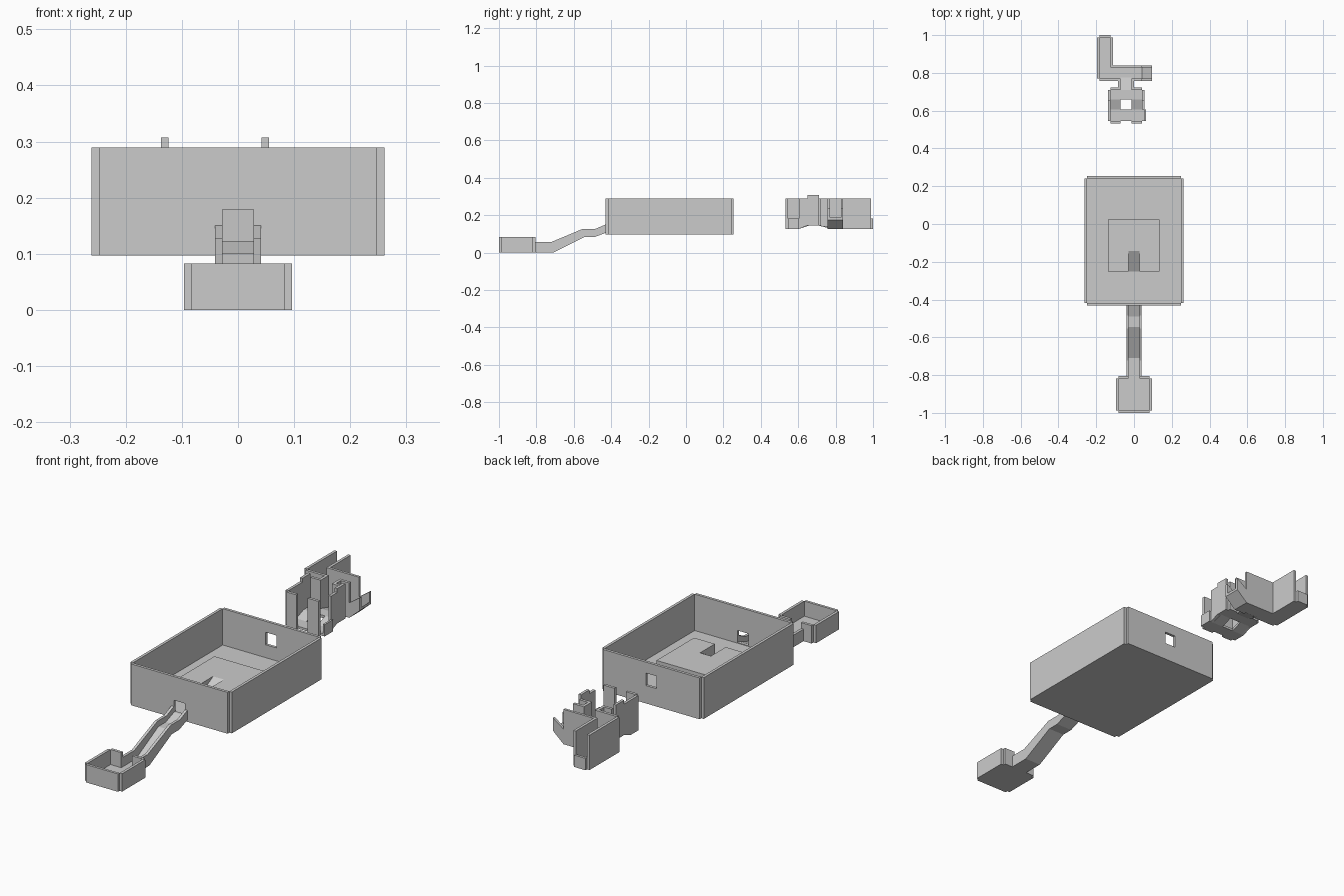
import bpy, bmesh

if "Cube" in bpy.data.objects:
    bpy.data.objects.remove(bpy.data.objects["Cube"])

T = 0.013  # wall thickness


def prism(name, pts, axis, a, b):
    """Extrude a 2D outline along x (pts = y,z) or along y (pts = x,z)."""
    bm = bmesh.new()
    def put(p, t):
        return (t, p[0], p[1]) if axis == 'x' else (p[0], t, p[1])
    face = bm.faces.new([bm.verts.new(put(p, a)) for p in pts])
    res = bmesh.ops.extrude_face_region(bm, geom=[face])
    d = (b - a, 0, 0) if axis == 'x' else (0, b - a, 0)
    vs = [g for g in res['geom'] if isinstance(g, bmesh.types.BMVert)]
    bmesh.ops.translate(bm, verts=vs, vec=d)
    bmesh.ops.recalc_face_normals(bm, faces=bm.faces)
    me = bpy.data.meshes.new(name)
    bm.to_mesh(me)
    bm.free()
    ob = bpy.data.objects.new(name, me)
    bpy.context.collection.objects.link(ob)
    return ob


def box(name, x0, x1, y0, y1, z0, z1):
    return prism(name, [(x0, z0), (x1, z0), (x1, z1), (x0, z1)], 'y', y0, y1)


def door_wall(name, x0, x1, y0, y1, z0, z1, d0, d1, dz0, dz1):
    """Wall along x with a rectangular opening."""
    box(name + "_left", x0, d0, y0, y1, z0, z1)
    box(name + "_right", d1, x1, y0, y1, z0, z1)
    box(name + "_sill", d0, d1, y0, y1, z0, dz0)
    box(name + "_lintel", d0, d1, y0, y1, dz1, z1)


def band(name, low, high, axis, a, b):
    """Strip between a lower and an upper line, extruded sideways."""
    prism(name, low + high[::-1], axis, a, b)


# Main hall: floor, walls and two openings
box("hall_floor", -.248, .248, -.418, .242, .097, .12)
for s in (-1, 1):
    x0, x1 = sorted((s * .248, s * .261))
    box("hall_side_wall", x0, x1, -.418, .242, .097, .289)
door_wall("hall_front_wall", -.248, .248, -.431, -.418, .097, .289, -.028, .028, .123, .179)
door_wall("hall_back_wall", -.248, .248, .242, .255, .097, .289, -.028, .028, .18, .238)

# Raised platform with a ramp cut into its front edge
PZ = .18
box("platform_back", -.138, .135, -.143, .024, .12, PZ)
box("platform_left", -.138, -.028, -.252, -.143, .12, PZ)
box("platform_right", .028, .135, -.252, -.143, .12, PZ)
prism("platform_ramp", [(-.252, .12), (-.143, .12), (-.143, PZ)], 'x', -.028, .028)

# Climbing passage from the front room
low = [(-.818, 0), (-.71, 0), (-.545, .083), (-.49, .083), (-.431, .105)]
floor = [(-.818, .013), (-.71, .013), (-.545, .1), (-.49, .1), (-.431, .123)]
top = [(-.818, .056), (-.722, .056), (-.552, .127), (-.484, .127), (-.431, .15)]
band("passage_floor", low, floor, 'x', -.028, .028)
for s in (-1, 1):
    band("passage_wall", low, top, 'x', s * .028, s * .041)

# Front room
box("front_room_floor", -.083, .083, -.988, -.818, 0, .013)
box("front_room_front_wall", -.083, .083, -1, -.988, 0, .083)
for s in (-1, 1):
    x0, x1 = sorted((s * .083, s * .096))
    box("front_room_side_wall", x0, x1, -.988, -.818, 0, .083)
    x0, x1 = sorted((s * .028, s * .083))
    box("front_room_back_wall", x0, x1, -.818, -.805, 0, .083)

# Square back chamber: ring floor around a shaft, ramps on both sides
X0, X1, H0, H1 = -.124, .042, -.072, -.014
box("chamber_front_floor", X0, X1, .545, .605, .127, .138)
box("chamber_back_floor", X0, X1, .66, .71, .145, .158)
for a, b in ((X0, H0), (H1, X1)):
    band("chamber_ramp", [(.605, .127), (.66, .145)], [(.605, .138), (.66, .158)], 'x', a, b)
    box("chamber_front_wall", a, b, .532, .545, .127, .289)
    box("chamber_back_wall", a, b, .71, .723, .145, .289)
wall_low = [(.605, .127), (.65, .145), (.71, .145)]
wall_top = [(.605, .289), (.65, .289), (.65, .307), (.71, .307)]
for name, a, b in (("left", X0 - T, X0), ("right", X1, X1 + T)):
    band("chamber_%s_wall" % name, wall_low, wall_top, 'x', a, b)
box("chamber_left_front_wall", X0 - T, X0, .545, .605, .127, .289)
box("chamber_low_side_wall", X1 + T, X1 + 2 * T - .004, .545, .605, .127, .182)
box("chamber_side_door_floor", X1, X1 + T, .545, .605, .127, .138)

# Neck joining the chamber and the bent corridor
band("neck_floor", [(.71, .145), (.775, .127)], [(.71, .158), (.775, .14)], 'x', H0, H1)
for a, b in ((H0 - T, H0), (H1, H1 + T)):
    box("neck_wall", a, b, .723, .76, .14, .289)

# Bent corridor: cross arm, long arm with a low end wall
box("corridor_cross_floor", -.183, .042, .77, .828, .127, .14)
box("corridor_long_floor", -.183, -.125, .828, .988, .127, .14)
box("corridor_outer_wall", -.196, -.183, .77, .988, .127, .289)
box("corridor_inner_wall", -.125, -.112, .84, .988, .127, .289)
box("corridor_end_wall", -.183, -.125, .988, 1, .127, .182)
box("corridor_back_wall", -.125, .042, .828, .84, .127, .289)
box("corridor_front_wall_left", -.183, H0, .757, .77, .127, .289)
box("corridor_front_wall_right", H1, .042, .757, .77, .127, .289)

# Sloping wing at the end of the cross arm
wl, wf, wt = [(.042, .127), (.096, .175)], [(.042, .14), (.096, .187)], [(.042, .197), (.096, .235)]
band("wing_ramp", wl, wf, 'y', .77, .828)
band("wing_front_wall", wl, wt, 'y', .757, .77)
band("wing_back_wall", wl, wt, 'y', .828, .84)
